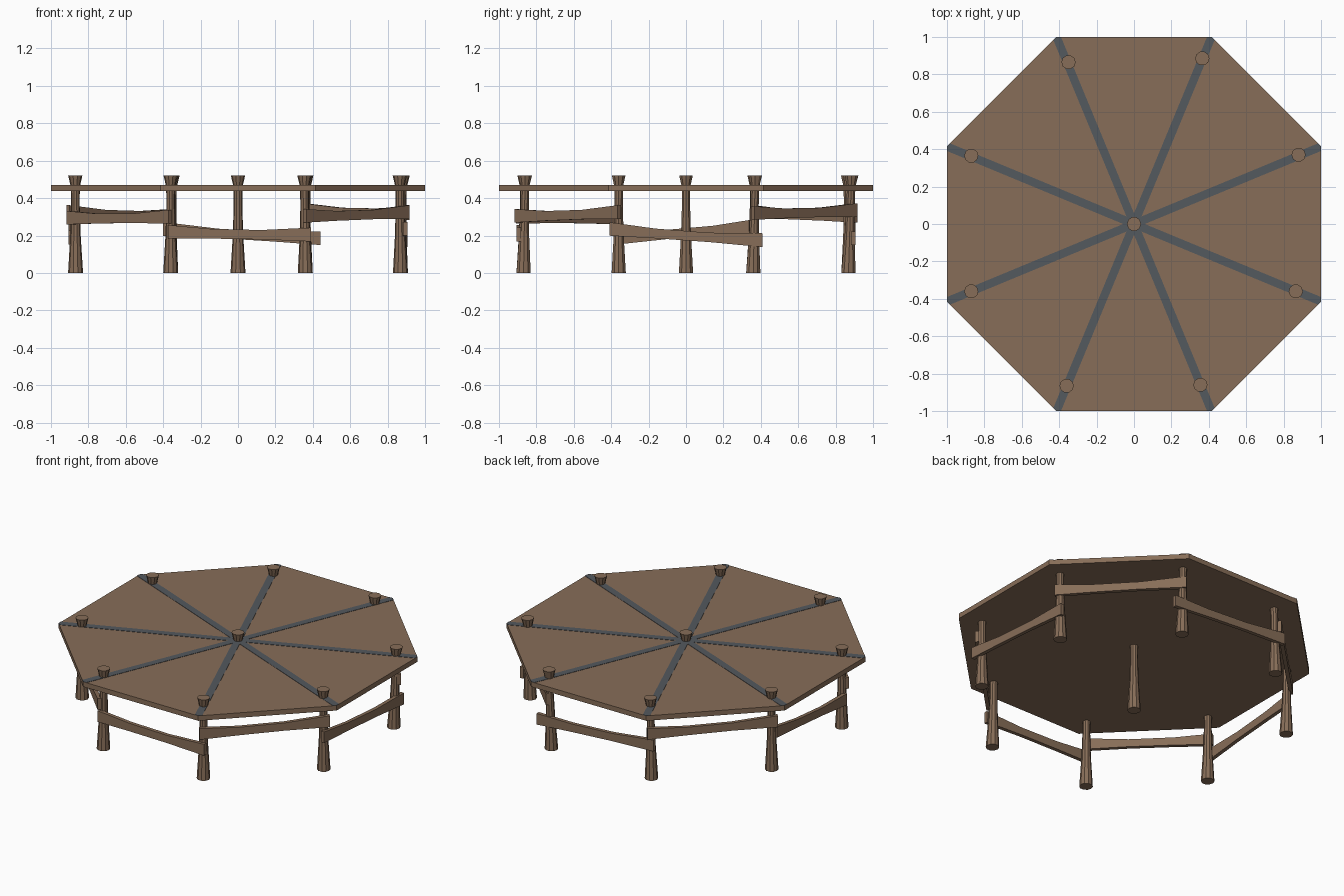
import bpy, bmesh, math
from mathutils import Vector

if "Cube" in bpy.data.objects:
    bpy.data.objects.remove(bpy.data.objects["Cube"])


def material(name, rgb):
    m = bpy.data.materials.new(name)
    m.diffuse_color = (*rgb, 1)
    m.use_nodes = True
    m.node_tree.nodes["Principled BSDF"].inputs["Base Color"].default_value = m.diffuse_color
    return m


wood = material("brown wood", (0.245, 0.155, 0.098))
slate = material("slate grey", (0.088, 0.100, 0.112))


def finish(name, bm, mat):
    bmesh.ops.recalc_face_normals(bm, faces=bm.faces)
    me = bpy.data.meshes.new(name)
    bm.to_mesh(me)
    bm.free()
    me.materials.append(mat)
    ob = bpy.data.objects.new(name, me)
    bpy.context.collection.objects.link(ob)
    return ob


def loft(name, rings, mat):
    """Closed solid through a list of equal-length point rings."""
    bm = bmesh.new()
    vs = [[bm.verts.new(p) for p in ring] for ring in rings]
    n = len(vs[0])
    for a, b in zip(vs, vs[1:]):
        for i in range(n):
            j = (i + 1) % n
            bm.faces.new((a[i], a[j], b[j], b[i]))
    bm.faces.new(vs[0][::-1])
    bm.faces.new(vs[-1])
    return finish(name, bm, mat)


def polar(r, deg, z=0.0):
    a = math.radians(deg)
    return Vector((r * math.cos(a), r * math.sin(a), z))


CORNER = 1 / math.cos(math.pi / 8)
DECK_LOW, DECK_TOP = 0.437, 0.469

# Octagonal deck
loft("deck", [[polar(CORNER, 22.5 + 45 * k, z) for k in range(8)]
              for z in (DECK_LOW, DECK_TOP)], wood)

# Thin grey spokes from the centre to each corner, one star-shaped plate
w = 0.022
star = []
for k in range(8):
    ang = 22.5 + 45 * k
    out, side = polar(1, ang), polar(1, ang + 90)
    tip = out * (CORNER - w * math.tan(math.pi / 8))
    star += [polar(w / math.sin(math.pi / 8), ang - 22.5),
             tip - side * w, out * CORNER, tip + side * w]
loft("deck_spokes", [[p + Vector((0, 0, z)) for p in star]
                     for z in (DECK_TOP - 0.002, DECK_TOP + 0.002)], slate)

# Posts: flared at the foot and at the cap; each leans very slightly
PROFILE = [(0, 0.040), (0.20, 0.028), (0.36, 0.023), (0.46, 0.024), (0.52, 0.038)]


def post(name, foot, top):
    rings = []
    for z, r in PROFILE:
        c = Vector(foot).lerp(Vector(top), z / 0.52)
        rings.append([polar(r, 36 * i, z) + Vector((c.x, c.y, 0)) for i in range(10)])
    loft(name, rings, wood)


tops = [(0.88, 0.37), (0.365, 0.885), (-0.35, 0.865), (-0.87, 0.365),
        (-0.87, -0.36), (-0.36, -0.865), (0.355, -0.86), (0.865, -0.36)]
post("centre_post", (0, 0, 0), (0, 0, 0))
for k, (x, y) in enumerate(tops):
    foot = polar(0.94, 22.5 + 45 * k)
    post(f"post_{k + 1}", foot, (x, y, 0))

# Rails: planks outside the posts, waisted in the middle
# side angle -> height at start and end (anticlockwise), overhang at start and end
RAILS = {-90: (0.22, 0.205, 0.015, 0.03), -45: (0.305, 0.325, 0.03, 0.03),
         0: (0.235, 0.175, 0.05, 0.05), 45: (0.32, 0.335, 0.03, 0.03),
         90: (0.185, 0.235, 0.08, 0.04), 135: (0.305, 0.325, 0.03, 0.03),
         180: (0.25, 0.19, 0.0, 0.0), 225: (0.295, 0.30, 0.03, 0.02)}
for k, (ang, (z0, z1, e0, e1)) in enumerate(RAILS.items()):
    out, along = polar(1, ang), polar(1, ang + 90)
    rings = []
    for t, h, dip in ((0, 0.036, 0), (0.3, 0.026, -0.006),
                      (0.65, 0.025, -0.006), (1, 0.037, 0)):
        s = -0.36 - e0 + t * (0.72 + e0 + e1)
        z = z0 + (z1 - z0) * t + dip
        rings.append([out * (0.895 + d) + along * s + Vector((0, 0, z + v))
                      for d, v in ((-0.012, -h), (0.012, -h), (0.012, h), (-0.012, h))])
    loft(f"rail_{k + 1}", rings, wood)
